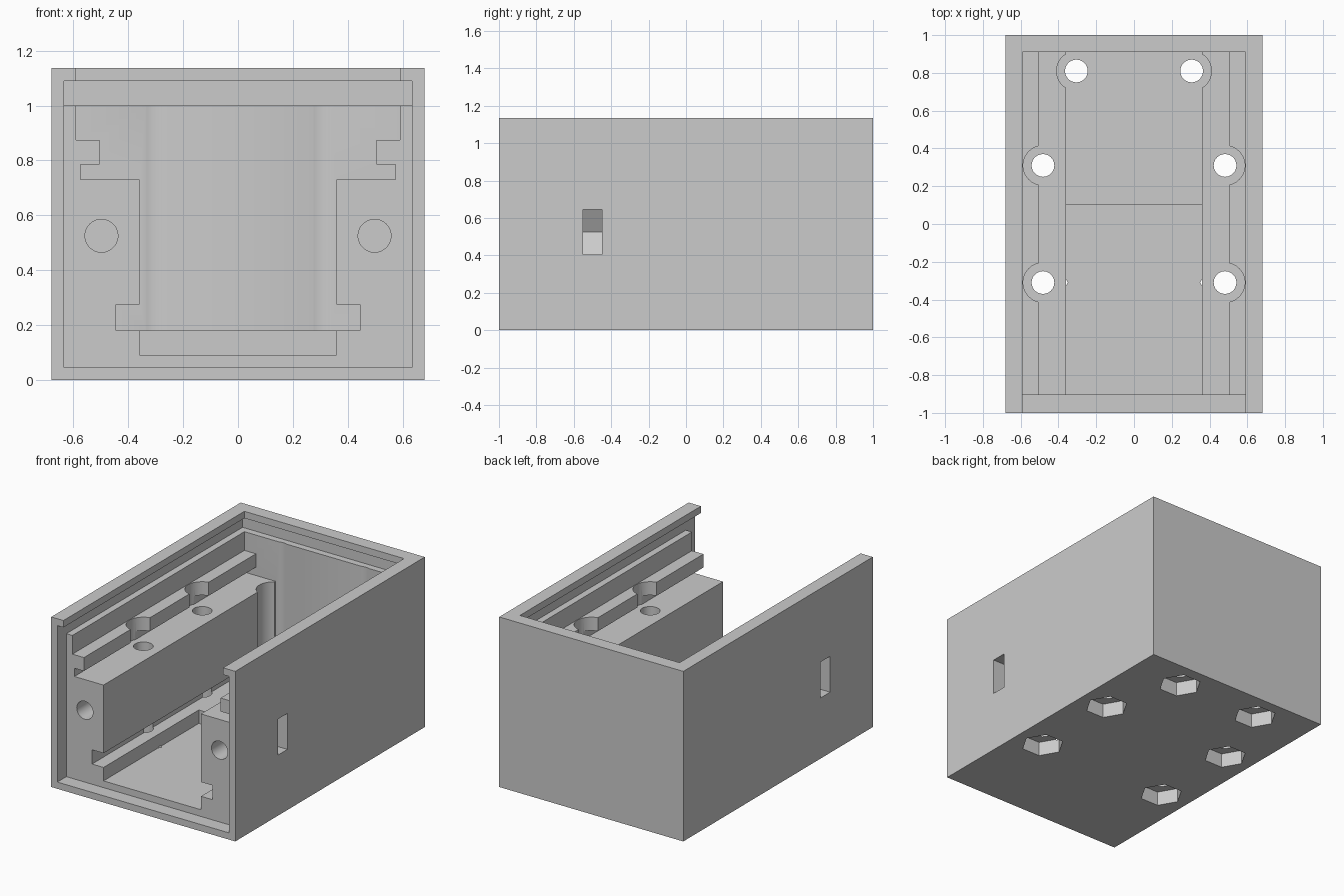
import bpy, math
from mathutils import Matrix, Vector

old = bpy.data.objects.get("Cube")
if old:
    bpy.data.objects.remove(old, do_unlink=True)

grey = bpy.data.materials.new("plain_grey")
grey.use_nodes = True
grey.diffuse_color = (0.6, 0.6, 0.6, 1)
grey.node_tree.nodes["Principled BSDF"].inputs["Base Color"].default_value = (0.6, 0.6, 0.6, 1)

WIDTH, HEIGHT = 0.68, 1.136      # half width, full height


def prism(name, outline, axis, low, high):
    """Extrude a closed 2D outline along x, y or z."""
    def place(p, t):
        return {"x": (t, p[0], p[1]), "y": (p[0], t, p[1]), "z": (p[0], p[1], t)}[axis]
    n = len(outline)
    verts = [place(p, t) for t in (low, high) for p in outline]
    faces = [tuple(range(n))[::-1], tuple(range(n, 2 * n))]
    faces += [(i, (i + 1) % n, n + (i + 1) % n, n + i) for i in range(n)]
    mesh = bpy.data.meshes.new(name)
    mesh.from_pydata(verts, [], faces)
    # keep normals pointing outward whatever the winding
    area = sum(a[0] * b[1] - b[0] * a[1] for a, b in zip(outline, outline[1:] + outline[:1]))
    if (area < 0) != (axis == "y"):
        mesh.flip_normals()
    obj = bpy.data.objects.new(name, mesh)
    bpy.context.collection.objects.link(obj)
    return obj


def block(name, x, y, z):
    return prism(name, [(x[0], y[0]), (x[1], y[0]), (x[1], y[1]), (x[0], y[1])], "z", *z)


def ring(cx, cy, radius, sides=48):
    return [(cx + radius * math.cos(math.tau * i / sides),
             cy + radius * math.sin(math.tau * i / sides)) for i in range(sides)]


case = block("sliding_lid_case", (-WIDTH, WIDTH), (-1, 1), (0, HEIGHT))
case.data.materials.append(grey)


def cut(tool):
    """Subtract a tool from the case and discard the tool."""
    tool.hide_render = True
    tool.data.materials.append(grey)
    mod = case.modifiers.new("cut", "BOOLEAN")
    mod.operation, mod.solver, mod.object = "DIFFERENCE", "EXACT", tool
    bpy.context.view_layer.update()
    graph = bpy.context.evaluated_depsgraph_get()
    mesh = bpy.data.meshes.new_from_object(case.evaluated_get(graph))
    case.modifiers.clear()
    case.data = mesh
    bpy.data.objects.remove(tool, do_unlink=True)


# Stepped inner cavity with rails, side blocks and lower slots
half = [(0.445, 0.18), (0.445, 0.275), (0.36, 0.275), (0.36, 0.73), (0.575, 0.73),
        (0.575, 0.785), (0.505, 0.785), (0.505, 0.875), (0.59, 0.875), (0.59, 1.05)]
cut(prism("cavity", half + [(-x, z) for x, z in reversed(half)], "y", -0.95, 0.91))
# Deeper floor at the front
cut(block("floor_trench", (-0.36, 0.36), (-0.95, 0.1), (0.09, 0.22)))
# Front panel recess, lid groove and top opening
cut(block("front_recess", (-0.635, 0.635), (-1.1, -0.905), (0.045, 1.05)))
cut(block("lid_groove", (-0.635, 0.635), (-1.1, 0.955), (1.0, 1.09)))
cut(block("top_opening", (-0.59, 0.59), (-1.1, 0.91), (1.04, 1.3)))

for s in (-1, 1):
    # Vertical screw holes: counterbore, shaft and hexagonal nut pocket
    for x, y, seat in ((0.482, -0.31, 0.73), (0.482, 0.31, 0.73), (0.305, 0.81, 0.18)):
        cut(prism("counterbore", ring(s * x, y, 0.105), "z", seat, 1.03))
        cut(prism("shaft", ring(s * x, y, 0.06), "z", -0.1, seat + 0.05))
        cut(prism("nut_pocket", ring(s * x, y, 0.132, 6), "z", -0.1, 0.095))
    # Front panel screw hole
    cut(prism("front_hole", ring(s * 0.498, 0.525, 0.06), "y", -0.95, -0.4))
    # Nut slot through the side wall, ending in a point
    slot = [(0.365, 0.525), (0.433, 0.405), (0.8, 0.405), (0.8, 0.645), (0.433, 0.645)]
    cut(prism("side_nut_slot", [(s * x, z) for x, z in slot], "y", -0.55, -0.45))

# Smooth the bores, keep the edges crisp
bpy.ops.object.select_all(action="DESELECT")
case.select_set(True)
bpy.context.view_layer.objects.active = case
bpy.ops.object.shade_smooth_by_angle(angle=math.radians(30))
